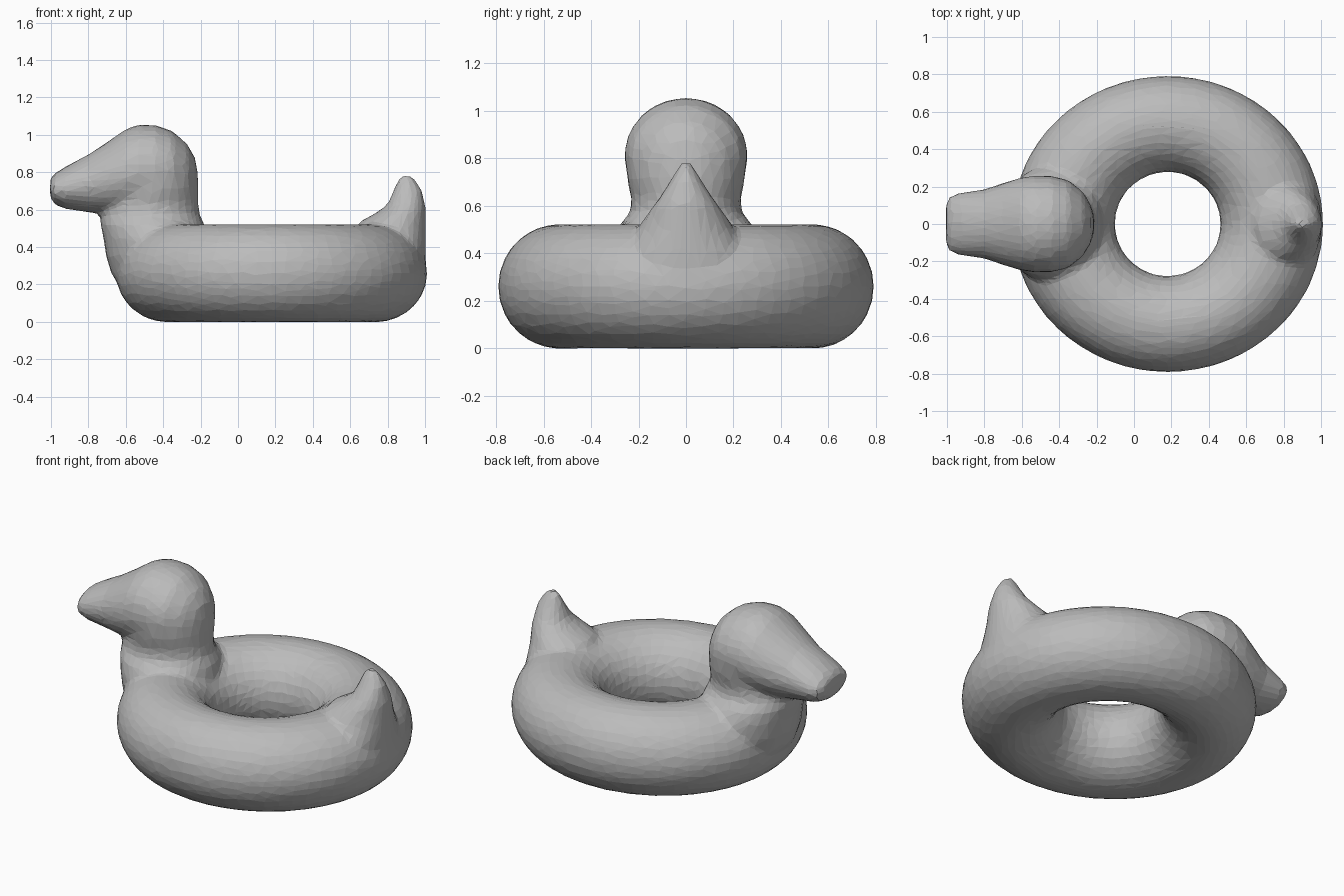
import bpy, bmesh
from math import cos, sin, pi

if "Cube" in bpy.data.objects:
    bpy.data.objects.remove(bpy.data.objects["Cube"], do_unlink=True)

grey = bpy.data.materials.new("plain grey")
grey.use_nodes = True
grey.diffuse_color = (0.5, 0.5, 0.5, 1)
grey.node_tree.nodes["Principled BSDF"].inputs["Base Color"].default_value = (0.5, 0.5, 0.5, 1)

bm = bmesh.new()


def skin(rings, closed=False):
    """Join equal rings of points into a closed surface."""
    loops = [[bm.verts.new(p) for p in ring] for ring in rings]
    n = len(loops[0])
    pairs = list(zip(loops, loops[1:]))
    if closed:
        pairs.append((loops[-1], loops[0]))
    else:
        bm.faces.new(loops[0][::-1])
        bm.faces.new(loops[-1])
    for a, b in pairs:
        for i in range(n):
            j = (i + 1) % n
            bm.faces.new((a[i], a[j], b[j], b[i]))


def oval(lo, hi, half_width, n=32):
    """Points (across, sideways) of an oval section."""
    mid, r = (lo + hi) / 2, (hi - lo) / 2
    return [(mid + r * cos(2 * pi * i / n), half_width * sin(2 * pi * i / n)) for i in range(n)]


# Swim ring, slightly longer than wide
rings = []
for k in range(64):
    a = 2 * pi * k / 64
    ring = []
    for i in range(28):
        b = 2 * pi * i / 28
        rx, ry = 0.557 + 0.275 * cos(b), 0.535 + 0.257 * cos(b)
        ring.append((0.18 + rx * cos(a), ry * sin(a), 0.26 + 0.262 * sin(b)))
    rings.append(ring)
skin(rings, closed=True)

# Neck: height, front x, back x, half width
neck = [(0.14, -0.58, -0.25, 0.2), (0.25, -0.675, -0.18, 0.28), (0.35, -0.705, -0.17, 0.31),
        (0.45, -0.72, -0.165, 0.31), (0.52, -0.735, -0.18, 0.28), (0.57, -0.735, -0.205, 0.235),
        (0.63, -0.72, -0.212, 0.23), (0.72, -0.7, -0.21, 0.25), (0.8, -0.68, -0.215, 0.25),
        (0.88, -0.64, -0.235, 0.23)]
# Tail: height, inner x, outer x, half width
tail = [(0.25, 0.75, 1.0, 0.26), (0.4, 0.68, 1.005, 0.25), (0.49, 0.62, 1.005, 0.21),
        (0.54, 0.66, 1.005, 0.18), (0.59, 0.75, 1.005, 0.145), (0.63, 0.8, 1.0, 0.115),
        (0.7, 0.83, 0.985, 0.07), (0.75, 0.85, 0.955, 0.04), (0.78, 0.87, 0.93, 0.025)]
for part in (neck, tail):
    skin([[(x, y, z) for x, y in oval(lo, hi, w)] for z, lo, hi, w in part])

# Head and bill: x, underside, top, half width
head = [(-1.005, 0.67, 0.76, 0.11), (-0.985, 0.63, 0.79, 0.15), (-0.93, 0.605, 0.825, 0.168),
        (-0.8, 0.585, 0.895, 0.185), (-0.7, 0.575, 0.96, 0.22), (-0.6, 0.57, 1.03, 0.25),
        (-0.53, 0.57, 1.055, 0.26), (-0.44, 0.57, 1.052, 0.258), (-0.35, 0.58, 1.02, 0.235),
        (-0.27, 0.6, 0.95, 0.17), (-0.225, 0.64, 0.87, 0.09)]
skin([[(x, y, z) for z, y in oval(lo, hi, w)] for x, lo, hi, w in head])

bmesh.ops.recalc_face_normals(bm, faces=bm.faces)
mesh = bpy.data.meshes.new("duck_swim_ring")
bm.to_mesh(mesh)
bm.free()
mesh.materials.append(grey)
duck = bpy.data.objects.new("duck_swim_ring", mesh)
bpy.context.collection.objects.link(duck)

# Fuse the parts into one skin with soft joins and broad facets
fuse = duck.modifiers.new("fuse", 'REMESH')
fuse.mode = 'VOXEL'
fuse.voxel_size = 0.02
soften = duck.modifiers.new("soften", 'SMOOTH')
soften.factor = 0.5
soften.iterations = 5
facets = duck.modifiers.new("facets", 'DECIMATE')
facets.ratio = 0.09
